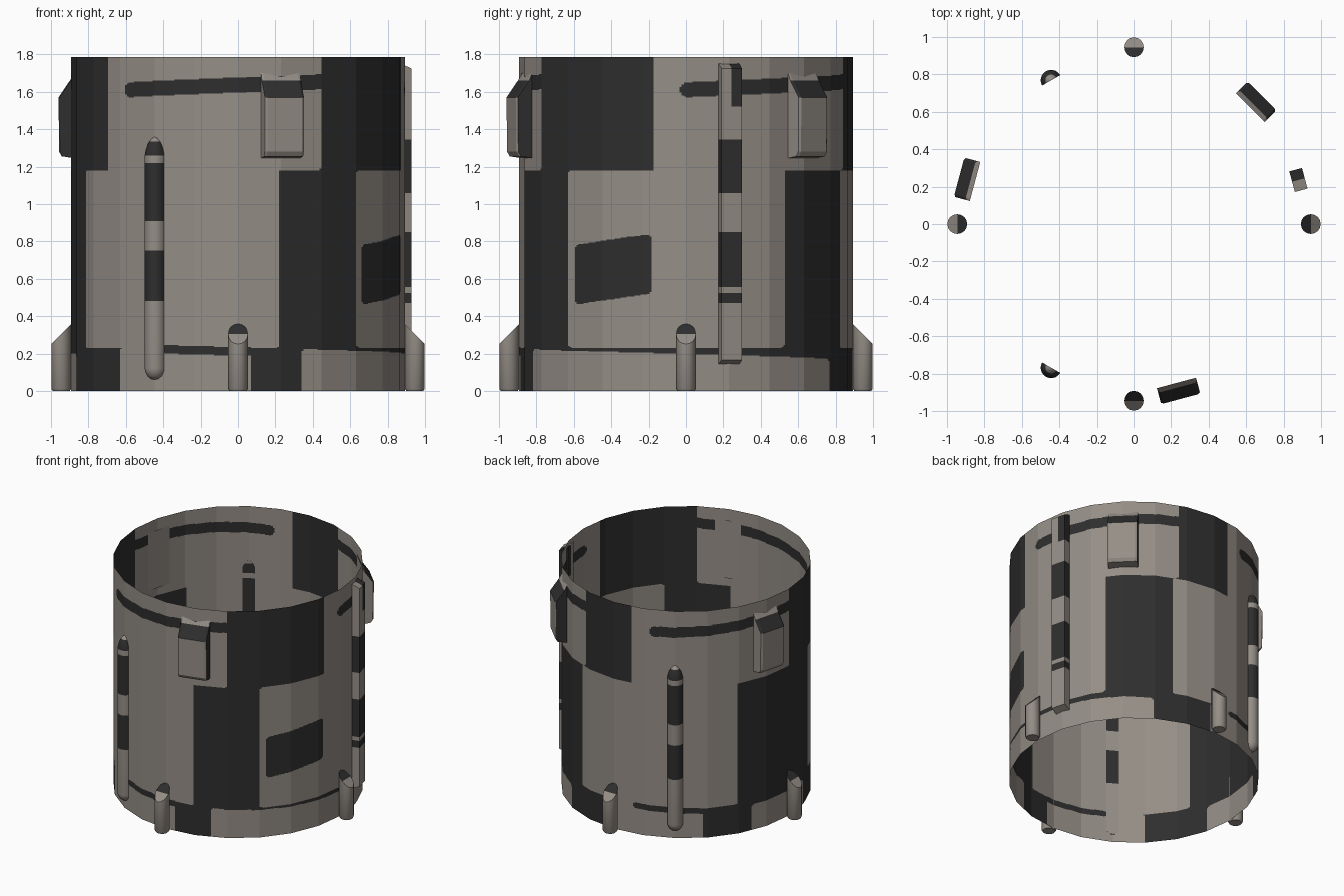
import bpy, bmesh, math

if "Cube" in bpy.data.objects:
    bpy.data.objects.remove(bpy.data.objects["Cube"])

R, H, SIDES = 0.893, 1.785, 24
DEG = math.pi / 180


def material(name, rgb):
    m = bpy.data.materials.new(name)
    m.diffuse_color = (*rgb, 1)
    m.use_nodes = True
    m.node_tree.nodes["Principled BSDF"].inputs["Base Color"].default_value = m.diffuse_color
    return m


MATS = [material("warm_grey", (0.30, 0.27, 0.24)),
        material("charcoal", (0.027, 0.027, 0.027))]


def place(phi, r, t, z):
    """phi in degrees from the front towards +x; r outward, t sideways."""
    s, c = math.sin(phi * DEG), math.cos(phi * DEG)
    return (r * s + t * c, -r * c + t * s, z)


def finish(name, bm, smooth=False):
    me = bpy.data.meshes.new(name)
    bm.to_mesh(me)
    bm.free()
    for m in MATS:
        me.materials.append(m)
    ob = bpy.data.objects.new(name, me)
    bpy.context.collection.objects.link(ob)
    if smooth:
        bpy.ops.object.select_all(action='DESELECT')
        bpy.context.view_layer.objects.active = ob
        ob.select_set(True)
        bpy.ops.object.shade_smooth_by_angle(angle=35 * DEG)
    return ob


def loft(name, phi, rings, rule, end_caps=None, smooth=False):
    """Skin closed rings of local (r, t, z) points; colour each face by rule(centre)."""
    bm = bmesh.new()
    vs = [[bm.verts.new(place(phi, *p)) for p in ring] for ring in rings]
    n, last = len(rings[0]), len(rings) - 1

    def face(ids):
        f = bm.faces.new([vs[i][j] for i, j in ids])
        c = [sum(rings[i][j][k] for i, j in ids) / len(ids) for k in range(3)]
        f.material_index = rule(*c)

    for i in range(last):
        for j in range(n):
            k = (j + 1) % n
            face([(i, j), (i, k), (i + 1, k), (i + 1, j)])
    face([(0, j) for j in range(n)])
    for cap in end_caps or [range(n)]:
        face([(last, j % n) for j in cap])
    bmesh.ops.recalc_face_normals(bm, faces=bm.faces)
    return finish(name, bm, smooth)


# ---- painted camouflage on the tube wall ----
def patch(phi, z, start, width, z0, z1, slope=0.0, rad=0.025):
    s = (phi - start) % 360
    if s > width:
        return False
    z -= slope * s
    if not z0 <= z <= z1:
        return False
    u, w = s * R * DEG, width * R * DEG
    dx = max(rad - u, u - (w - rad), 0)
    dz = max(z0 + rad - z, z - (z1 - rad), 0)
    return math.hypot(dx, dz) <= rad


TOP = [308, 79, 189]
MID = [293, 45, 158]
LOW = [(315, 49.5, 0.235, 0), (22.5, 126.5, 0.225, -0.0004),
       (178, 45, 0.235, 0), (247, 37, 0.20, 0)]


def wall_colour(phi, z):
    # dark stripes and the tilted patch lie over the light panels
    if any(patch(phi, z, a + 9, 77, 1.57, 1.65, 0.0006, 0.039) for a in TOP):
        return 1
    if patch(phi, z, 48, 30, 0.46, 0.78, 0.002, 0.03):
        return 1
    if any(patch(phi, z, a, w, 0.20, 0.245, -0.0004, 0.015)
           for a, w in ((333, 34), (190, 36))):
        return 1
    if any(patch(phi, z, a, 82, 1.18, 2) for a in TOP):
        return 0
    if any(patch(phi, z, a, 81.5, 0.232, 1.18) for a in MID):
        return 0
    if any(patch(phi, z, a, w, -1, t, k) for a, w, t, k in LOW):
        return 0
    # keep overlapping panels joined without notches
    if abs(z - 1.18) < 0.04 and any(
            (phi - b) % 360 < 81.5 and (phi - a) % 360 < 82 for a, b in zip(TOP, MID)):
        return 0
    return 1


def wall_point(phi, z):
    half = 180 / SIDES
    r = R * math.cos(half * DEG) / math.cos((phi % (2 * half) - half) * DEG)
    return place(phi, r, 0, z)


# Tube wall: narrow columns, each cut where the paint changes
bm = bmesh.new()
ROWS, STEP = 357, 0.75
for i in range(int(360 / STEP)):
    a = i * STEP
    col = [wall_colour(a + STEP / 2, (k + 0.5) * H / ROWS) for k in range(ROWS)]
    start = 0
    for k in range(1, ROWS + 1):
        if k == ROWS or col[k] != col[start]:
            z0, z1 = start * H / ROWS, k * H / ROWS
            f = bm.faces.new([bm.verts.new(wall_point(*p)) for p in
                              ((a, z0), (a + STEP, z0), (a + STEP, z1), (a, z1))])
            f.material_index = col[start]
            start = k
bmesh.ops.remove_doubles(bm, verts=bm.verts, dist=0.0001)
finish("tube_wall", bm)

# Three wedge-topped housings near the top
profile = [(0.88, 1.245), (0.95, 1.255), (0.965, 1.28), (0.968, 1.57),
           (0.905, 1.66), (0.88, 1.70)]
for n, phi in enumerate((15, 135, 255)):
    rings = [[(r - (0.008 if abs(t) > 0.1 and r > 0.9 else 0), t, z) for r, z in profile]
             for t in (-0.108, -0.095, 0.095, 0.108)]
    loft(f"housing_{n + 1}", phi, rings,
         lambda r, t, z: int(t > 0.1075 or (1.58 < z < 1.665 and abs(t) < 0.105)))

# Four pegs at the foot, cut at 45 degrees, dark on the inner half of the cut
for n in range(4):
    circle = [(math.cos(k * math.pi / 8), math.sin(k * math.pi / 8)) for k in range(16)]
    rings = [[(0.945 + q * c, q * s, z) for c, s in circle] for q, z in ((0.045, 0), (0.053, 0.012))]
    rings.append([(0.945 + 0.053 * c, 0.053 * s, 0.305 - 0.054 * c) for c, s in circle])
    loft(f"foot_peg_{n + 1}", 90 * n, rings,
         lambda r, t, z: int(z > 0.305 and r < 0.935 and abs(t) < 0.001),
         [range(4, 13), range(12, 21)], smooth=True)

# Two half-round rods with domed ends
ROD_DARK = ((0.48, 0.75), (0.91, 1.22), (1.26, 1.335))
for n, phi in enumerate((-30, 210)):
    rad = 0.056
    prof = [(rad * math.sin(a * DEG), 0.06 + rad * 1.1 * (1 - math.cos(a * DEG)))
            for a in (3, 25, 50, 75, 90)]
    prof += [(rad, z) for z in (0.48, 0.75, 0.91, 1.22, 1.26)]
    prof += [(0.052, 1.285), (0.042, 1.315), (0.031, 1.335), (0.016, 1.352), (0.002, 1.36)]
    rings = [[(0.887 + q * math.cos(a * DEG), q * math.sin(a * DEG), z)
              for a in range(-90, 91, 18)] for q, z in prof]
    loft(f"side_rod_{n + 1}", phi, rings,
         lambda r, t, z: int(any(lo < z < hi for lo, hi in ROD_DARK)), smooth=True)

# One square bar, banded, with a dark upper corner
section = [(0.875, -0.057), (0.945, -0.057), (0.945, 0), (0.945, 0.057), (0.875, 0.057), (0.875, 0)]
BAR_DARK = ((0.47, 0.525), (0.555, 0.85), (1.06, 1.345))
rings = [[(r, t, 0.14 if r < 0.9 else 0.165) for r, t in section]]
rings += [[(r, t, z) for r, t in section]
          for z in (0.47, 0.525, 0.555, 0.85, 1.06, 1.345, 1.52)]
rings.append([(r, t, 1.755 if r < 0.9 else 1.725) for r, t in section])
loft("square_bar", 105, rings,
     lambda r, t, z: int(any(lo < z < hi for lo, hi in BAR_DARK) or (z > 1.52 and t > 0)),
     [(0, 1, 2, 5), (5, 2, 3, 4)])
